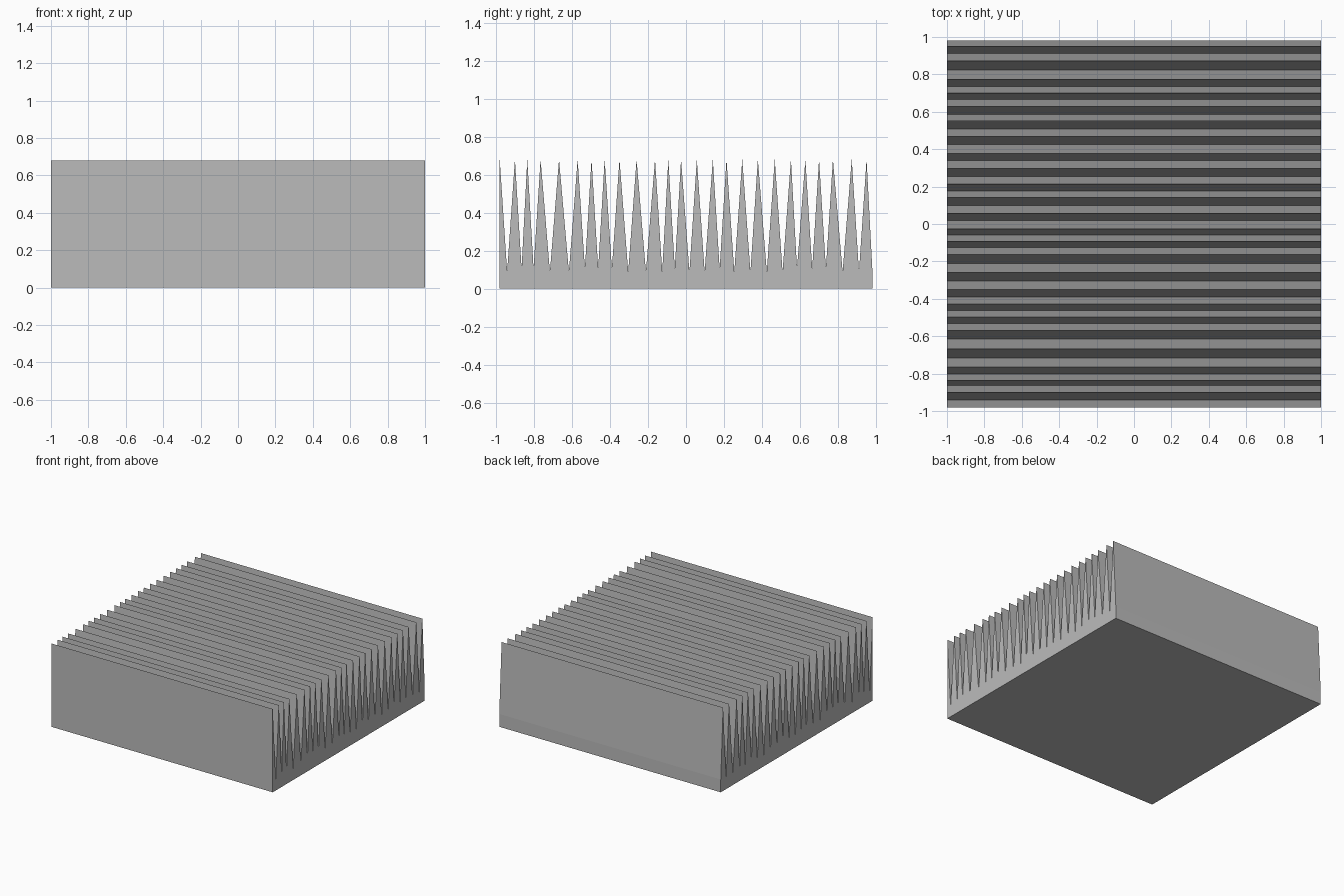
import bpy
import bmesh

if "Cube" in bpy.data.objects:
    bpy.data.objects.remove(bpy.data.objects["Cube"])

HALF_X, HALF_Y, TOP = 1.0, 0.98, 0.68

# Ridge and groove positions along y (each groove follows its ridge)
ridges = [-0.98, -0.90, -0.835, -0.765, -0.668, -0.57, -0.497, -0.428, -0.35,
          -0.26, -0.163, -0.093, -0.026, 0.057, 0.141, 0.213, 0.296, 0.378,
          0.467, 0.552, 0.628, 0.70, 0.773, 0.872, 0.95]
grooves = [-0.941, -0.865, -0.802, -0.716, -0.616, -0.532, -0.462, -0.39, -0.304,
           -0.211, -0.125, -0.059, 0.018, 0.098, 0.177, 0.254, 0.339, 0.425,
           0.508, 0.584, 0.664, 0.736, 0.824, 0.91, HALF_Y]

# Zigzag outline over a flat base; narrow grooves are slightly shallower
outline = [(-HALF_Y, 0.0)]
for ridge, groove in zip(ridges, grooves):
    depth = 0.105 if groove - ridge < 0.038 else 0.088
    outline += [(ridge, TOP), (groove, depth)]
outline.append((HALF_Y, 0.0))

# Extrude the outline across the full width
bm = bmesh.new()
end = bm.faces.new([bm.verts.new((-HALF_X, y, z)) for y, z in outline])
extruded = bmesh.ops.extrude_face_region(bm, geom=[end])
bmesh.ops.translate(bm, vec=(2 * HALF_X, 0, 0),
                    verts=[v for v in extruded["geom"] if isinstance(v, bmesh.types.BMVert)])
if not any(f.calc_center_median().x < -HALF_X + 1e-4 for f in bm.faces):
    bm.faces.new([v for v in end.verts])
bmesh.ops.recalc_face_normals(bm, faces=bm.faces[:])
mesh = bpy.data.meshes.new("ridged_block")
bm.to_mesh(mesh)
bm.free()
block = bpy.data.objects.new("ridged_block", mesh)
bpy.context.collection.objects.link(block)

# Plain grey finish
grey = bpy.data.materials.new("grey")
grey.diffuse_color = (0.5, 0.5, 0.5, 1.0)
grey.use_nodes = True
grey.node_tree.nodes["Principled BSDF"].inputs["Base Color"].default_value = grey.diffuse_color
mesh.materials.append(grey)
